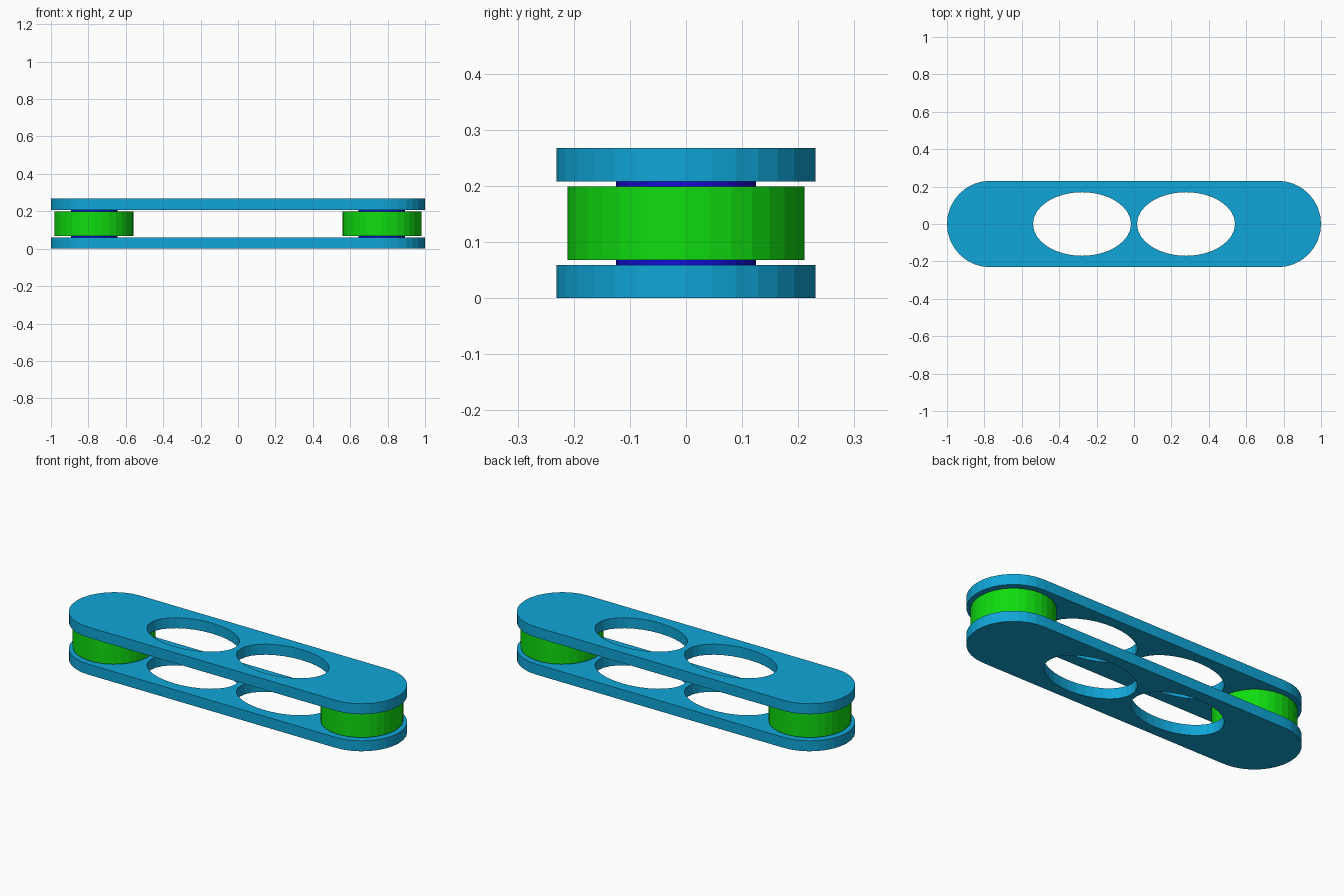
import bpy, math

if "Cube" in bpy.data.objects:
    bpy.data.objects.remove(bpy.data.objects["Cube"])

SEG = 32
PIVOT_X = 0.769
END_R = 0.231


def material(name, rgb):
    m = bpy.data.materials.new(name)
    m.diffuse_color = (*rgb, 1.0)
    m.use_nodes = True
    m.node_tree.nodes["Principled BSDF"].inputs["Base Color"].default_value = m.diffuse_color
    return m


blue = material("sky blue", (0.005, 0.38, 0.68))
green = material("bright green", (0.005, 0.72, 0.005))
navy = material("deep blue", (0.006, 0.005, 0.65))


def arc(cx, rx, ry, start, sweep, n):
    return [(cx + rx * math.cos(start + sweep * i / n),
             ry * math.sin(start + sweep * i / n)) for i in range(n + 1)]


def plate(name, z0, z1):
    # Filled 2D outline with two oval holes, extruded to the plate thickness
    outline = (arc(PIVOT_X, END_R, END_R, -math.pi / 2, math.pi, SEG // 2)
               + arc(-PIVOT_X, END_R, END_R, math.pi / 2, math.pi, SEG // 2))
    holes = [arc(x, 0.262, 0.17, 0, 2 * math.pi, SEG)[:-1] for x in (-0.278, 0.278)]
    curve = bpy.data.curves.new(name, 'CURVE')
    curve.dimensions = '2D'
    curve.fill_mode = 'BOTH'
    curve.extrude = (z1 - z0) / 2
    for loop in [outline] + holes:
        s = curve.splines.new('POLY')
        s.points.add(len(loop) - 1)
        for p, (x, y) in zip(s.points, loop):
            p.co = (x, y, 0, 1)
        s.use_cyclic_u = True
        s.use_smooth = False
    curve.materials.append(blue)
    ob = bpy.data.objects.new(name, curve)
    ob.location.z = (z0 + z1) / 2
    bpy.context.collection.objects.link(ob)
    bpy.ops.object.select_all(action='DESELECT')
    ob.select_set(True)
    bpy.context.view_layer.objects.active = ob
    bpy.ops.object.convert(target='MESH')
    bpy.ops.object.shade_flat()


def cylinder(name, x, r, z0, z1, mat):
    bpy.ops.mesh.primitive_cylinder_add(vertices=SEG, radius=r, depth=z1 - z0,
                                        location=(x, 0, (z0 + z1) / 2))
    ob = bpy.context.object
    ob.name = name
    ob.data.materials.append(mat)


# Link plates
plate("lower_plate", 0.0, 0.059)
plate("upper_plate", 0.208, 0.267)

# Rollers on their pins at each end
for side, x in (("left", -PIVOT_X), ("right", PIVOT_X)):
    cylinder(side + "_roller", x, 0.211, 0.068, 0.199, green)
    cylinder(side + "_pin", x, 0.125, 0.059, 0.208, navy)
